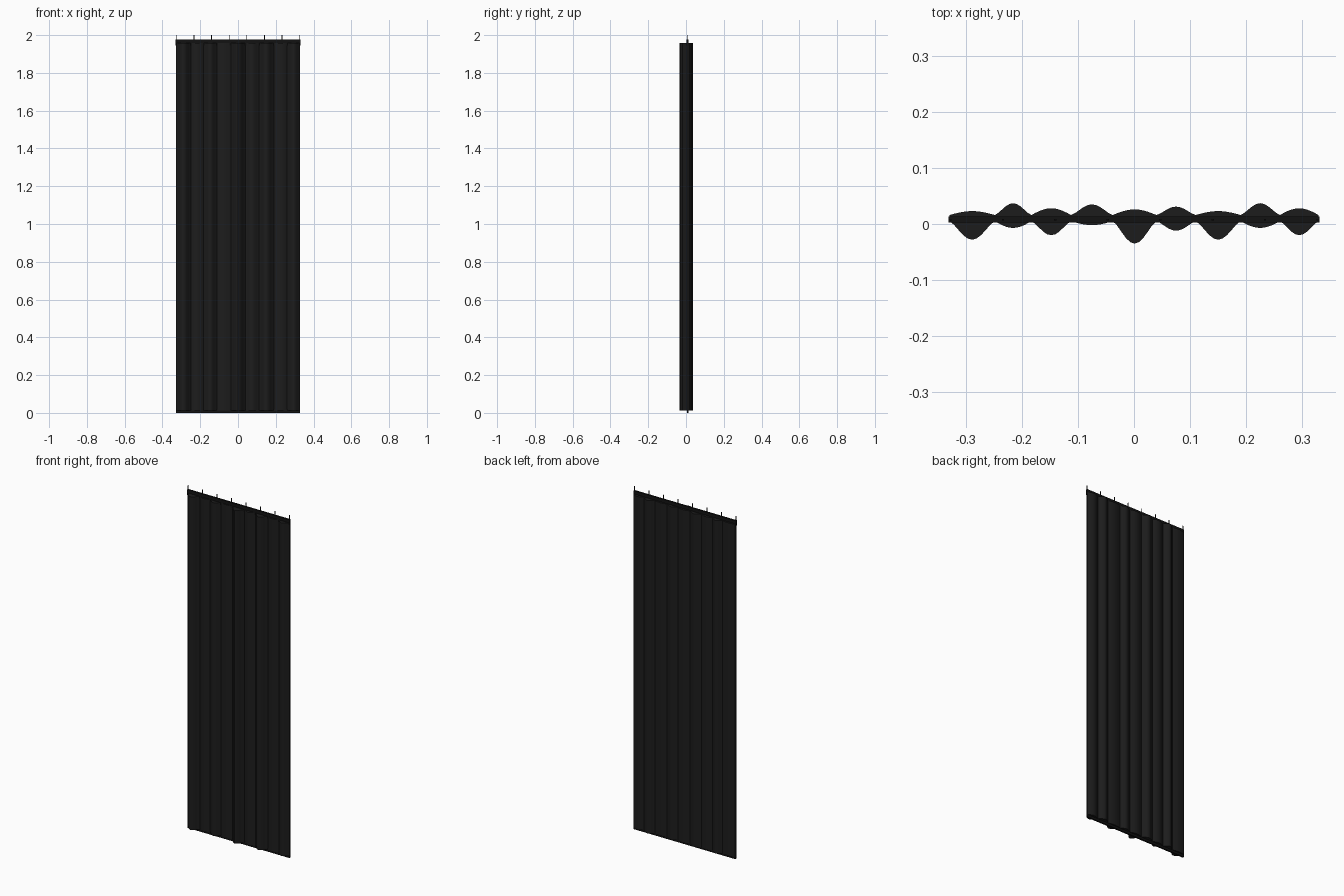
import bpy, bmesh, math

if "Cube" in bpy.data.objects:
    bpy.data.objects.remove(bpy.data.objects["Cube"])


def material(name, c):
    m = bpy.data.materials.new(name)
    m.diffuse_color = (c, c, c, 1)
    m.use_nodes = True
    m.node_tree.nodes["Principled BSDF"].inputs["Base Color"].default_value = m.diffuse_color
    return m


CLOTH = material("black_cloth", 0.012)
TRIM = material("dark_trim", 0.006)


def finish(name, bm, mat):
    bmesh.ops.recalc_face_normals(bm, faces=bm.faces[:])
    me = bpy.data.meshes.new(name)
    bm.to_mesh(me)
    bm.free()
    ob = bpy.data.objects.new(name, me)
    bpy.context.collection.objects.link(ob)
    me.materials.append(mat)
    return ob


def box(name, x, y, z, mat):
    bm = bmesh.new()
    bmesh.ops.create_cube(bm, size=1)
    for v in bm.verts:
        for i, (a, b) in enumerate((x, y, z)):
            v.co[i] = a + (v.co[i] + 0.5) * (b - a)
    return finish(name, bm, mat)


# Pleated cloth: each pleat bulges alternately to the front and to the back
edges = [-0.329, -0.248, -0.183, -0.112, -0.038, 0.04, 0.11, 0.19, 0.26, 0.329]
front = [-0.028, -0.007, -0.020, -0.002, -0.035, -0.012, -0.028, -0.007, -0.020]
back = [0.023, 0.037, 0.028, 0.035, 0.026, 0.031, 0.023, 0.037, 0.028]
STEPS, Y0, Y1 = 10, 0.005, 0.016


def side(peaks, base):
    pts = []
    for i, p in enumerate(peaks):
        power = 1.4 if abs(p - base) > 0.014 else 1.0
        for k in range(STEPS):
            t = k / STEPS
            x = edges[i] + t * (edges[i + 1] - edges[i])
            pts.append((x, base + (p - base) * math.sin(math.pi * t) ** power))
    pts.append((edges[-1], base))
    return pts


bm = bmesh.new()
rows = [[[bm.verts.new((x, y, z)) for x, y in side(p, b)] for z in (0.012, 1.957)]
        for p, b in ((front, Y0), (back, Y1))]
(fb, ft), (bb, bt) = rows
for a, b in ((fb, ft), (ft, bt), (bt, bb), (bb, fb)):
    for i in range(len(a) - 1):
        bm.faces.new((a[i], a[i + 1], b[i + 1], b[i]))
for i in (0, -1):
    bm.faces.new((fb[i], ft[i], bt[i], bb[i]))
cloth = finish("pleated_cloth", bm, CLOTH)
bpy.context.view_layer.objects.active = cloth
cloth.select_set(True)
bpy.ops.object.shade_smooth_by_angle(angle=math.radians(35))

# Flat header tape and bottom hem
box("header_tape", (-0.331, 0.331), (0.003, 0.013), (1.945, 1.976), TRIM)
box("bottom_hem", (-0.329, 0.329), (0.004, 0.014), (0.0, 0.018), TRIM)

# Hanging hooks
for i in range(8):
    x = -0.327 + i * 0.654 / 7
    box(f"hook_{i + 1}", (x - 0.002, x + 0.002), (0.006, 0.009), (1.96, 2.0), TRIM)
